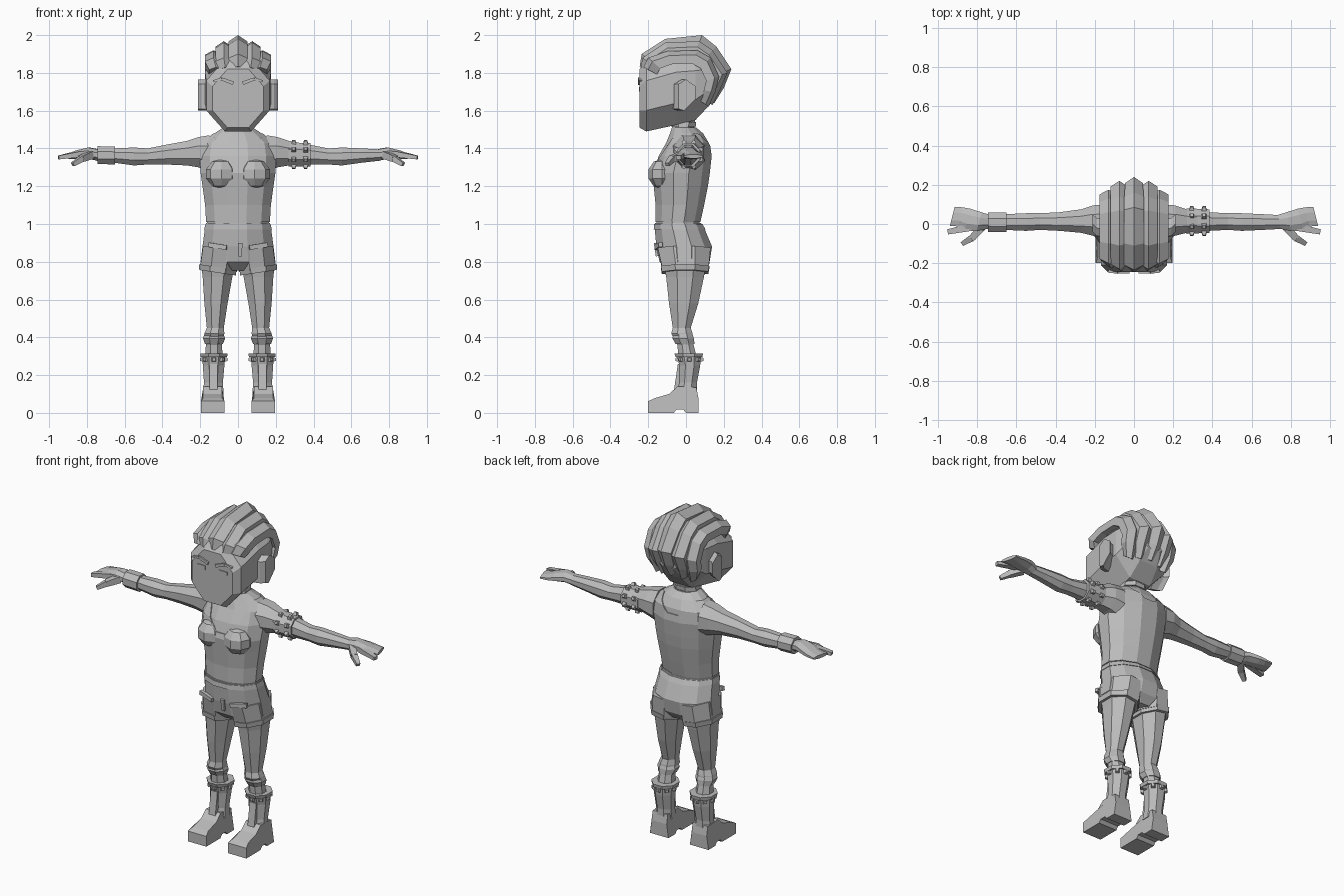
import bpy, bmesh, math
from mathutils import Vector

grey = bpy.data.materials.new("plain grey")
grey.diffuse_color = (0.5, 0.5, 0.5, 1)


def finish(name, bm):
    bmesh.ops.recalc_face_normals(bm, faces=bm.faces)
    me = bpy.data.meshes.new(name)
    bm.to_mesh(me)
    bm.free()
    me.materials.append(grey)
    ob = bpy.data.objects.new(name, me)
    bpy.context.collection.objects.link(ob)
    return ob


def skin(name, rings):
    """Bridge rings of points and cap both ends."""
    bm = bmesh.new()
    vs = [[bm.verts.new(p) for p in r] for r in rings]
    n = len(vs[0])
    for a, b in zip(vs, vs[1:]):
        for i in range(n):
            j = (i + 1) % n
            bm.faces.new((a[i], a[j], b[j], b[i]))
    bm.faces.new(vs[0])
    bm.faces.new(vs[-1])
    return finish(name, bm)


def loft(name, axis, sections, n=8, s=1, tilt=0):
    """Sections are (position, a0, a1, b0, b1); s mirrors x; tilt slants along a."""
    rings = []
    for pos, a0, a1, b0, b1 in sections:
        ring = []
        for k in range(n):
            t = math.tau * (k + 0.5) / n
            c = math.cos(math.pi / n)
            a = (a0 + a1) / 2 + (a1 - a0) / 2 * math.cos(t) / c
            b = (b0 + b1) / 2 + (b1 - b0) / 2 * math.sin(t) / c
            p = pos + tilt * (a - (a0 + a1) / 2)
            x, y, z = {"x": (p, a, b), "y": (a, p, b), "z": (a, b, p)}[axis]
            ring.append((s * x, y, z))
        rings.append(ring)
    return skin(name, rings)


def bar(name, p, q, w0, h0, w1, h1):
    """Tapered box between two points."""
    p, q = Vector(p), Vector(q)
    d = (q - p).normalized()
    side = d.cross(Vector((0, 0, 1)) if abs(d.z) < 0.9 else Vector((0, 1, 0))).normalized()
    up = side.cross(d)
    return skin(name, [[c + side * w * i + up * h * j for i, j in ((-1, -1), (1, -1), (1, 1), (-1, 1))]
                       for c, w, h in ((p, w0, h0), (q, w1, h1))])


# Torso and neck
body = [(0.93, 0.165, -0.155, 0.10), (1.01, 0.163, -0.155, 0.07), (1.10, 0.168, -0.155, 0.09),
        (1.20, 0.182, -0.165, 0.11), (1.27, 0.192, -0.172, 0.12), (1.36, 0.197, -0.145, 0.13),
        (1.43, 0.185, -0.105, 0.12), (1.48, 0.125, -0.085, 0.09), (1.51, 0.08, -0.075, 0.055)]
loft("torso", "z", [(z, -x, x, f, b) for z, x, f, b in body], 12)
loft("neck", "z", [(1.46, -0.085, 0.085, -0.085, 0.06), (1.51, -0.07, 0.07, -0.075, 0.045),
                   (1.60, -0.065, 0.065, -0.06, 0.05)])
loft("choker", "z", [(1.515, -0.077, 0.077, -0.08, 0.052), (1.54, -0.074, 0.074, -0.075, 0.054)])

# Tank top with a scooped neckline
tank = loft("tank_top", "z", [(z, -x - 0.006, x + 0.006, f - 0.006, b + 0.006)
                              for z, x, f, b in body[1:8]], 12)
cutter = loft("neckline_cutter", "y", [(-0.4, -0.125, 0.125, 1.30, 1.75), (0.02, -0.125, 0.125, 1.30, 1.75),
                                       (0.021, -0.125, 0.125, 1.40, 1.75), (0.4, -0.125, 0.125, 1.40, 1.75)], 12)
cutter.hide_render = True
mod = tank.modifiers.new("neckline", "BOOLEAN")
mod.operation = "DIFFERENCE"
mod.object = cutter
bpy.context.view_layer.objects.active = tank
bpy.ops.object.modifier_apply(modifier="neckline")
bpy.data.objects.remove(cutter)

# Shorts
loft("shorts", "z", [(1.005, -0.168, 0.168, -0.163, 0.08), (0.97, -0.176, 0.176, -0.165, 0.10),
                     (0.88, -0.188, 0.188, -0.157, 0.138), (0.80, -0.198, 0.198, -0.14, 0.125),
                     (0.755, -0.10, 0.10, -0.09, 0.09)], 12)
loft("waistband", "z", [(1.0, -0.172, 0.172, -0.168, 0.087), (0.972, -0.179, 0.179, -0.171, 0.103)], 12)
bar("fly", (0.012, -0.158, 0.90), (0.012, -0.148, 0.83), 0.012, 0.012, 0.008, 0.012)

# Head
loft("head", "y", [(-0.245, -0.135, 0.135, 1.51, 1.82), (-0.21, -0.168, 0.168, 1.49, 1.87),
                   (-0.05, -0.175, 0.175, 1.525, 1.92), (0.05, -0.172, 0.172, 1.55, 1.92),
                   (0.125, -0.15, 0.15, 1.63, 1.90), (0.17, -0.10, 0.10, 1.70, 1.85)])

# Swept-back hair strands
centre = Vector((0, -0.02, 1.72))


def strand(name, x, w, path):
    rings = []
    for k, (y, z, f) in enumerate(path):
        p = Vector((x * (1 if 0 < k < len(path) - 1 else 0.9), y, z))
        out = Vector((0, y, z)) - centre
        lo, deep = p - out * 0.12, p - out * 0.35
        sx = Vector((w * f, 0, 0))
        rings.append([p, lo + sx, deep + sx, deep - sx, lo - sx])
    skin(name, rings)


strand("hair_ridge", 0, 0.05, [(-0.245, 1.835, 0.8), (-0.235, 1.90, 1), (-0.11, 1.98, 1), (0.085, 2.0, 1),
                               (0.16, 1.94, 1), (0.24, 1.82, 0.9), (0.20, 1.72, 0.8), (0.15, 1.64, 0.5)])
for s in (-1, 1):
    strand("hair_inner", s * 0.075, 0.045, [(-0.24, 1.83, 0.8), (-0.23, 1.88, 1), (-0.11, 1.96, 1),
                                            (0.07, 1.968, 1), (0.14, 1.92, 1), (0.22, 1.80, 1),
                                            (0.18, 1.71, 0.9), (0.14, 1.63, 0.5)])
    strand("hair_outer", s * 0.13, 0.045, [(-0.225, 1.83, 0.8), (-0.2, 1.88, 1), (-0.1, 1.915, 1),
                                           (0.06, 1.92, 1), (0.13, 1.88, 1), (0.175, 1.78, 1),
                                           (0.155, 1.70, 0.9), (0.12, 1.62, 0.5)])
    # Ears, brows and eyes
    skin("ear", [[(s * x, y + d, z) for y, z in ((-0.06, 1.74), (-0.02, 1.765), (0.03, 1.73), (0.03, 1.66),
                                                 (-0.03, 1.60), (-0.06, 1.61))]
                 for x, d in ((0.15, -0.01), (0.19, 0.0), (0.212, 0.02))])
    bar("brow", (s * 0.025, -0.246, 1.745), (s * 0.085, -0.246, 1.768), 0.008, 0.009, 0.008, 0.008)
    bar("brow_tail", (s * 0.085, -0.246, 1.768), (s * 0.13, -0.238, 1.757), 0.008, 0.008, 0.01, 0.004)
    bar("eye", (s * 0.045, -0.246, 1.713), (s * 0.10, -0.246, 1.715), 0.004, 0.012, 0.004, 0.010)

    # Bust
    bm = bmesh.new()
    bmesh.ops.create_uvsphere(bm, u_segments=8, v_segments=5, radius=1)
    for v in bm.verts:
        v.co = (s * 0.088 + v.co.x * 0.085, -0.127 + v.co.y * 0.075, 1.265 + v.co.z * 0.08)
    finish("bust", bm)

    # Arm
    loft("arm", "x", [(0.15, -0.07, 0.10, 1.28, 1.47), (0.21, -0.06, 0.095, 1.30, 1.46),
                      (0.27, -0.045, 0.075, 1.31, 1.44), (0.38, -0.035, 0.06, 1.315, 1.42),
                      (0.48, -0.03, 0.055, 1.315, 1.40), (0.55, -0.035, 0.055, 1.31, 1.405),
                      (0.66, -0.03, 0.05, 1.325, 1.40), (0.75, -0.025, 0.045, 1.335, 1.395)], s=s)
    # Hand
    loft("palm", "x", [(0.74, -0.025, 0.045, 1.335, 1.395), (0.79, -0.035, 0.06, 1.345, 1.405),
                       (0.85, -0.03, 0.078, 1.345, 1.39), (0.885, -0.012, 0.085, 1.345, 1.378),
                       (0.928, -0.01, 0.088, 1.348, 1.368)], s=s, tilt=-0.25)
    bar("index_finger", (s * 0.83, -0.015, 1.37), (s * 0.95, -0.04, 1.352), 0.02, 0.016, 0.013, 0.01)
    bar("thumb", (s * 0.78, -0.02, 1.365), (s * 0.83, -0.075, 1.345), 0.02, 0.02, 0.017, 0.016)
    bar("thumb_tip", (s * 0.825, -0.07, 1.348), (s * 0.875, -0.10, 1.315), 0.017, 0.016, 0.011, 0.010)

    # Shorts legs, cuffs and pockets
    loft("shorts_leg", "z", [(0.87, 0.0, 0.185, -0.15, 0.13), (0.76, 0.005, 0.2, -0.125, 0.12)], s=s, tilt=0.15)
    loft("shorts_cuff", "z", [(0.772, 0.008, 0.207, -0.133, 0.124), (0.742, 0.012, 0.205, -0.128, 0.118)],
         s=s, tilt=0.15)
    bar("front_pocket", (s * 0.06, -0.158, 0.875), (s * 0.155, -0.135, 0.89), 0.01, 0.012, 0.01, 0.012)

    # Leg
    loft("leg", "z", [(0.78, 0.015, 0.195, -0.115, 0.105), (0.72, 0.03, 0.187, -0.105, 0.095),
                      (0.58, 0.055, 0.178, -0.09, 0.065), (0.45, 0.075, 0.165, -0.07, 0.025),
                      (0.42, 0.072, 0.178, -0.078, 0.035), (0.36, 0.085, 0.17, -0.045, 0.04),
                      (0.28, 0.08, 0.175, -0.04, 0.06)], s=s)
    loft("sock_roll", "z", [(0.425, 0.08, 0.175, -0.065, 0.03), (0.395, 0.068, 0.185, -0.072, 0.042),
                            (0.365, 0.08, 0.175, -0.055, 0.045)], s=s)
    # Boot
    loft("boot_shaft", "z", [(0.31, 0.066, 0.190, -0.05, 0.08), (0.25, 0.072, 0.186, -0.035, 0.075),
                             (0.16, 0.08, 0.18, -0.035, 0.058), (0.10, 0.076, 0.186, -0.05, 0.058)], s=s)
    loft("boot_collar", "z", [(0.315, 0.055, 0.20, -0.062, 0.09), (0.295, 0.058, 0.197, -0.055, 0.087)], s=s)
    outline = [(-0.2, 0), (-0.2, 0.062), (-0.165, 0.078), (-0.09, 0.10), (-0.045, 0.14), (0.055, 0.135),
               (0.065, 0.08), (0.065, 0), (0, 0), (-0.015, 0.018), (-0.05, 0.018), (-0.065, 0)]
    skin("boot_foot", [[(s * (0.134 + e * (0.062 if z < 0.07 else 0.05)), y, z) for y, z in outline]
                       for e in (-1, 1)])
    skin("boot_tongue", [[(s * x, y, z) for x in (0.108, 0.152) for z, y in
                          (((0.11, -0.065), (0.26, -0.043)) if x < 0.13 else ((0.26, -0.043), (0.11, -0.065)))],
                         [(s * 0.108, 0, 0.11), (s * 0.108, 0, 0.26), (s * 0.152, 0, 0.26), (s * 0.152, 0, 0.11)]])
    # Boot studs
    for k in range(8):
        t = math.tau * k / 8
        c, d = math.cos(t), math.sin(t)
        p = Vector((s * (0.128 + 0.058 * c), 0.018 + 0.06 * d, 0.283))
        bar("boot_stud", p, p + Vector((s * 0.014 * c, 0.014 * d, 0)), 0.012, 0.012, 0.008, 0.008)

# Wrist cuff on one arm, studded band on the other
loft("wrist_cuff", "x", [(0.65, -0.042, 0.058, 1.315, 1.41), (0.745, -0.04, 0.058, 1.318, 1.412)], s=-1)
loft("arm_band", "x", [(0.268, -0.05, 0.08, 1.305, 1.432), (0.385, -0.045, 0.075, 1.305, 1.428)])
for x in (0.295, 0.358):
    for k in range(8):
        t = math.tau * (k + 0.5) / 8
        c, d = math.cos(t), math.sin(t)
        p = Vector((x, 0.015 + 0.06 * c, 1.368 + 0.06 * d))
        bar("band_stud", p, p + Vector((0, 0.02 * c, 0.02 * d)), 0.013, 0.013, 0.008, 0.008)
